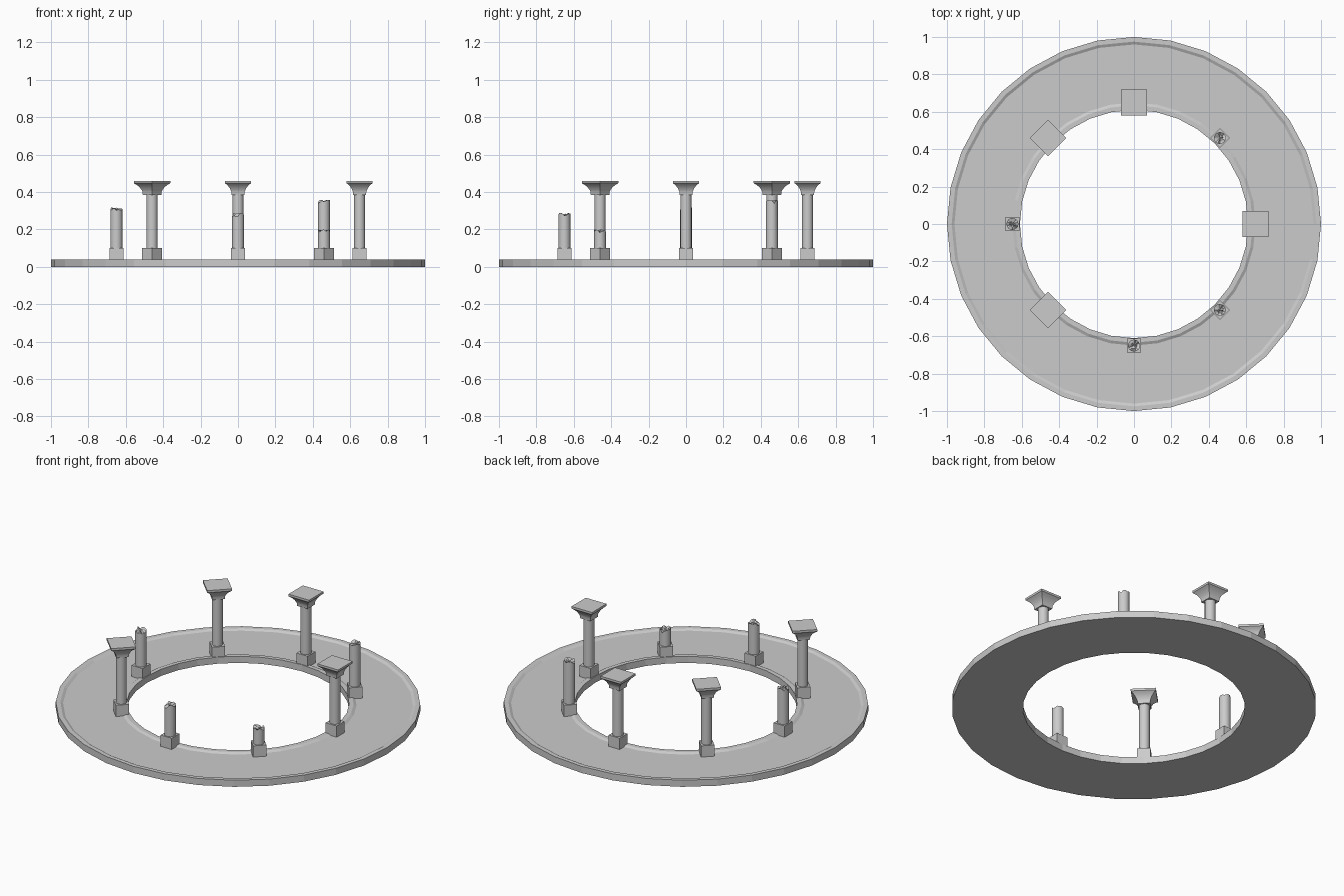
import bpy, bmesh, math, random

if "Cube" in bpy.data.objects:
    bpy.data.objects.remove(bpy.data.objects["Cube"])

random.seed(4)


def finish(name, bm, loc=(0, 0, 0), rot=0.0, smooth=False):
    bmesh.ops.recalc_face_normals(bm, faces=bm.faces)
    me = bpy.data.meshes.new(name)
    bm.to_mesh(me)
    bm.free()
    ob = bpy.data.objects.new(name, me)
    bpy.context.collection.objects.link(ob)
    ob.location = loc
    ob.rotation_euler.z = rot
    if smooth:
        bpy.ops.object.select_all(action='DESELECT')
        ob.select_set(True)
        bpy.context.view_layer.objects.active = ob
        bpy.ops.object.shade_smooth_by_angle(angle=math.radians(35))
    return ob


def loft(profile, sides, start=0.0, closed=False, jag=0.0):
    """Stack polygon rings of (radius, z); closed makes a torus-like ring."""
    bm = bmesh.new()
    rings = []
    for r, z in profile:
        rings.append([bm.verts.new((r * math.cos(start + math.tau * i / sides),
                                    r * math.sin(start + math.tau * i / sides), z))
                      for i in range(sides)])
    pairs = list(zip(rings, rings[1:]))
    if closed:
        pairs.append((rings[-1], rings[0]))
    for a, b in pairs:
        for i in range(sides):
            j = (i + 1) % sides
            bm.faces.new((a[i], a[j], b[j], b[i]))
    if not closed:
        bm.faces.new(rings[0])
        if jag:
            # broken top: uneven rim and inner ring around a low centre
            r, z = profile[-1]
            for k, v in enumerate(rings[-1]):
                v.co.z -= jag * random.uniform(0, 1)
            inner = [bm.verts.new((v.co.x * .5, v.co.y * .5, z - jag * random.uniform(.1, 1)))
                     for v in rings[-1]]
            mid = bm.verts.new((0, 0, z - jag * .6))
            for i in range(sides):
                j = (i + 1) % sides
                bm.faces.new((rings[-1][i], rings[-1][j], inner[j], inner[i]))
                bm.faces.new((inner[i], inner[j], mid))
        else:
            bm.faces.new(rings[-1])
    return bm


# Ring floor with raised inner and outer lips
FLOOR, LIP = 0.032, 0.04
finish("ring_floor", loft([(1.0, 0), (1.0, LIP), (.975, LIP), (.96, FLOOR),
                           (.65, FLOOR), (.635, LIP), (.61, LIP), (.61, 0)], 32, closed=True))

# Columns: angle in degrees -> broken height (None = whole)
columns = {0: None, 45: .36, 90: None, 135: None, 180: .32, 225: None, 270: .29, 315: .20}
S2 = math.sqrt(2)
for deg, top in columns.items():
    a = math.radians(deg)
    loc = (.65 * math.cos(a), .65 * math.sin(a), 0)
    # Square plinth
    finish(f"plinth_{deg}", loft([(.037 * S2, .028), (.037 * S2, .10)], 4, math.pi / 4), loc, a)
    if top:
        # Broken shaft
        finish(f"broken_shaft_{deg}", loft([(.032, .098), (.032, top)], 16, jag=.022),
               loc, a, True)
    else:
        # Whole shaft and flared square capital
        finish(f"shaft_{deg}", loft([(.03, .098), (.03, .39)], 16), loc, a, True)
        prof = [(.035, .385), (.036, .402), (.039, .41), (.046, .424), (.056, .436),
                (.064, .443), (.069, .447), (.069, .46)]
        finish(f"capital_{deg}", loft([(w * S2, z) for w, z in prof], 4, math.pi / 4),
               loc, a, True)
